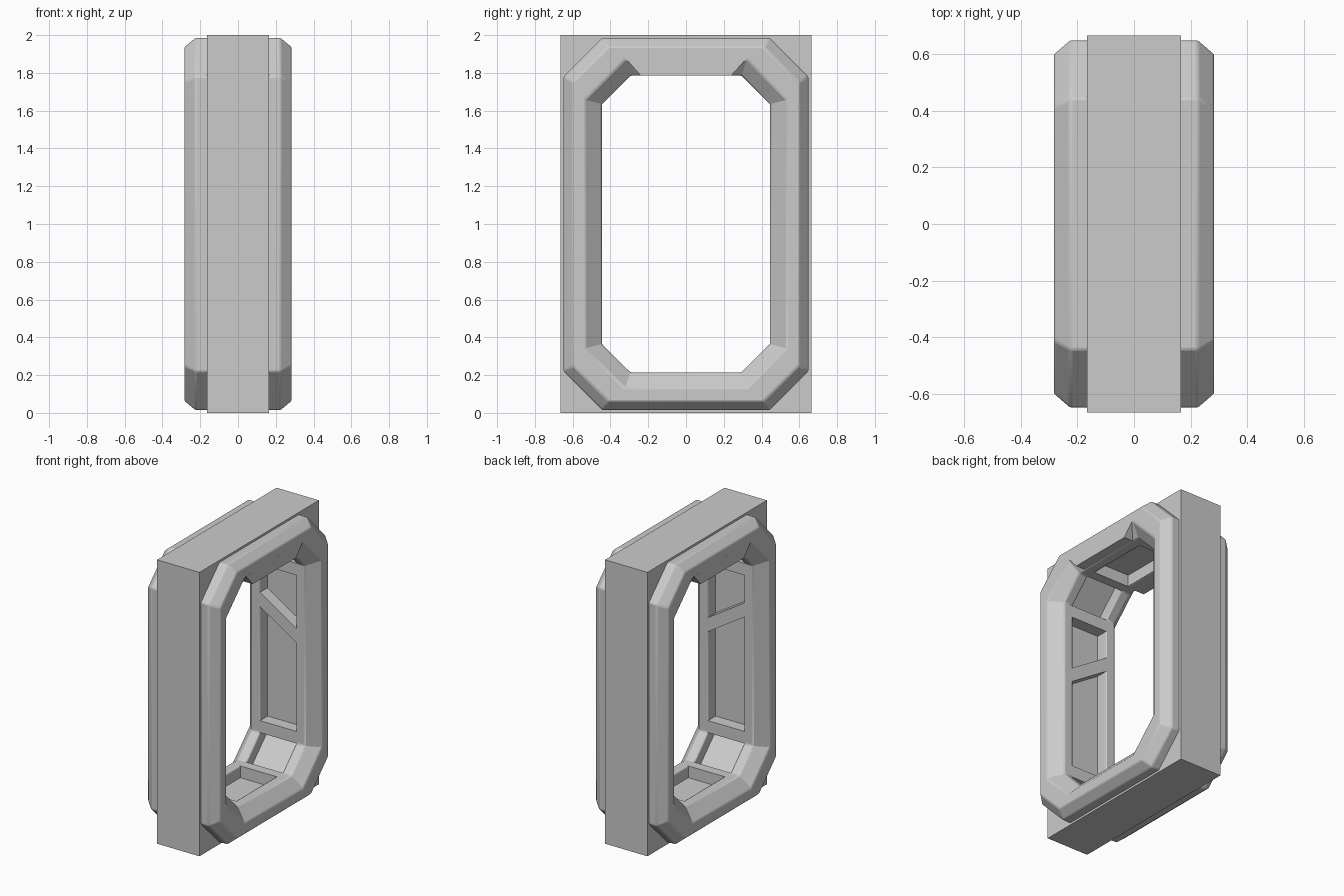
import bpy, bmesh
from math import radians
from mathutils import Vector

if "Cube" in bpy.data.objects:
    bpy.data.objects.remove(bpy.data.objects["Cube"])

ZC = 1.0  # height of the frame's centre


def make_object(name, bm):
    bmesh.ops.remove_doubles(bm, verts=bm.verts, dist=1e-5)
    bmesh.ops.recalc_face_normals(bm, faces=bm.faces)
    mesh = bpy.data.meshes.new(name)
    bm.to_mesh(mesh)
    bm.free()
    ob = bpy.data.objects.new(name, mesh)
    bpy.context.collection.objects.link(ob)
    return ob


def octagon(x, hy, hz, c):
    pts = [(hy, c - hz), (hy, hz - c), (hy - c, hz), (c - hy, hz),
           (-hy, hz - c), (-hy, c - hz), (c - hy, -hz), (hy - c, -hz)]
    return [(x, y, z + ZC) for y, z in pts]


def octagon_loop(name, sections):
    """Closed tube: each section is (x, half width, half height, corner cut)."""
    bm = bmesh.new()
    rings = [[bm.verts.new(p) for p in octagon(*s)] for s in sections]
    for a, b in zip(rings, rings[1:] + rings[:1]):
        for i in range(8):
            j = (i + 1) % 8
            bm.faces.new((a[i], a[j], b[j], b[i]))
    bmesh.ops.dissolve_degenerate(bm, dist=1e-5, edges=bm.edges)
    return make_object(name, bm)


def prism(name, pts, vec):
    bm = bmesh.new()
    a = [bm.verts.new(p) for p in pts]
    b = [bm.verts.new(Vector(p) + Vector(vec)) for p in pts]
    bm.faces.new(a)
    bm.faces.new(b[::-1])
    for i in range(len(a)):
        j = (i + 1) % len(a)
        bm.faces.new((a[i], a[j], b[j], b[i]))
    return make_object(name, bm)


def box(name, x, y, z):
    pts = [(x[0], y[0], z[0]), (x[0], y[1], z[0]), (x[0], y[1], z[1]), (x[0], y[0], z[1])]
    return prism(name, pts, (x[1] - x[0], 0, 0))


# Rectangular block with the octagonal passage; its hole forms the recessed panels
octagon_loop("wall_block", [(-.165, .665, 1, 0), (.165, .665, 1, 0),
                            (.165, .53, .868, .21), (-.165, .53, .868, .21)])

for s, side in ((-1, "left"), (1, "right")):
    # Chamfered ring on each face
    ring = octagon_loop(side + "_ring", [
        (s * .14, .445, .785, .15), (s * .21, .445, .785, .15),
        (s * .283, .535, .87, .212), (s * .283, .598, .937, .185),
        (s * .225, .648, .985, .205), (s * .14, .648, .985, .205)])
    bev = ring.modifiers.new("soft_edges", 'BEVEL')
    bev.width, bev.segments = .008, 2
    bpy.ops.object.select_all(action='DESELECT')
    ring.select_set(True)
    bpy.context.view_layer.objects.active = ring
    bpy.ops.object.shade_smooth_by_angle(angle=radians(25))
    # Filled lintel at the top of the opening
    prism(side + "_lintel", [(s * .14, -.24, 1.787), (s * .14, .24, 1.787),
                             (s * .14, .32, 1.875), (s * .14, -.32, 1.875)], (s * .143, 0, 0))

# Cross ribs at the ends of the wall, floor and ceiling panels
for s in (-1, 1):
    ys = sorted((s * .445, s * .54))
    for z in ((.365, .45), (1.55, 1.635)):
        box("wall_rib", (-.15, .15), ys, z)
    for z in ((.125, .215), (1.785, 1.875)):
        box("floor_rib" if z[0] < 1 else "ceiling_rib", (-.15, .15),
            sorted((s * .225, s * .295)), z)
    # Slanted brace across each wall panel
    prism("slanted_brace", [(-.15, s * .445, 1.36), (.15, s * .445, 1.17),
                            (.15, s * .445, 1.07), (-.15, s * .445, 1.26)], (0, s * .095, 0))
